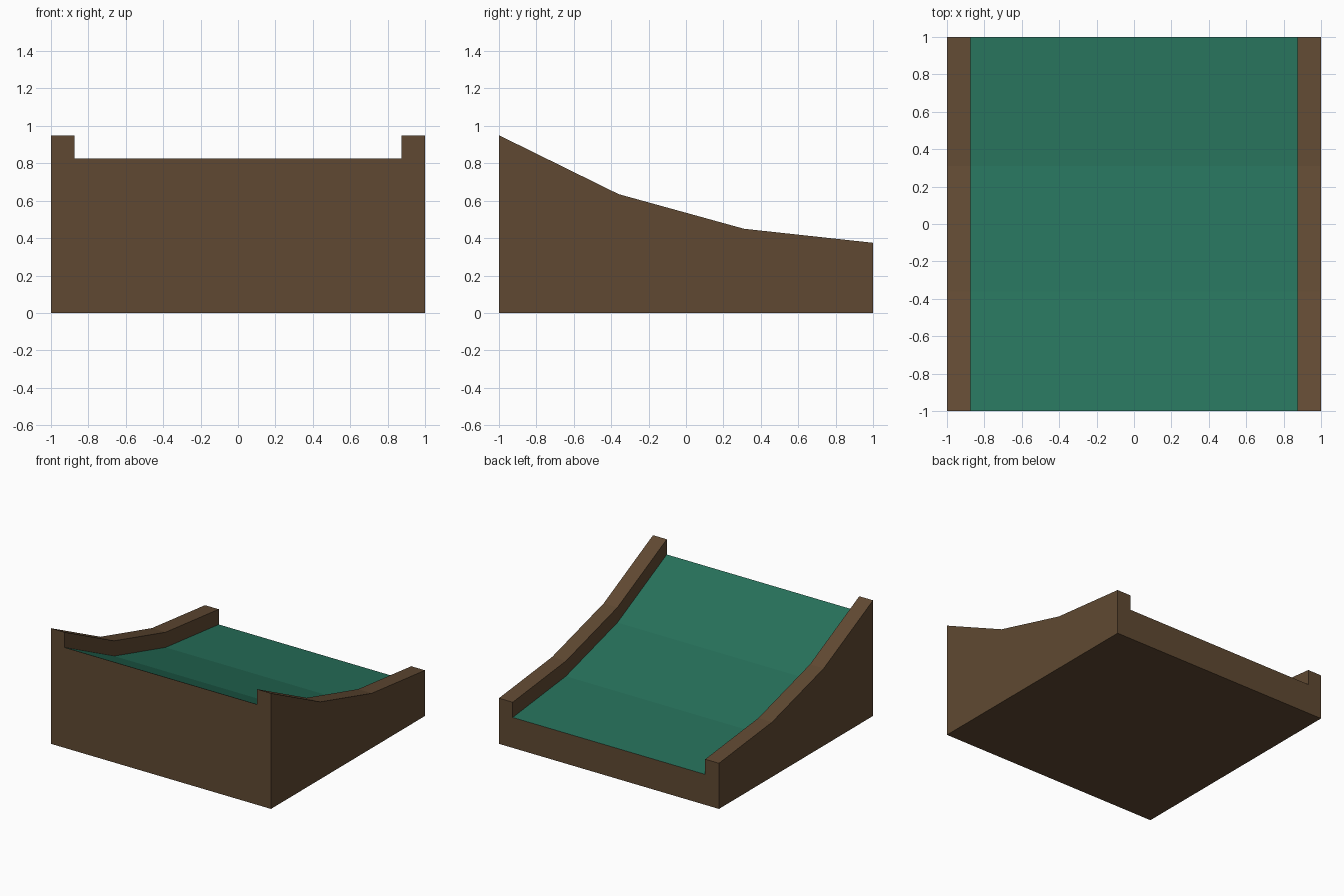
import bpy, bmesh

if "Cube" in bpy.data.objects:
    bpy.data.objects.remove(bpy.data.objects["Cube"])


def srgb(r, g, b):
    def lin(c):
        c /= 255
        return c / 12.92 if c <= 0.04045 else ((c + 0.055) / 1.055) ** 2.4
    return (lin(r), lin(g), lin(b), 1)


def material(name, colour):
    m = bpy.data.materials.new(name)
    m.diffuse_color = colour
    m.use_nodes = True
    m.node_tree.nodes["Principled BSDF"].inputs["Base Color"].default_value = m.diffuse_color
    return m


brown = material("brown wood", srgb(96, 73, 50))
green = material("green felt", srgb(38, 112, 90))

# Curved slope of the rail tops, as (y, z); the bed runs parallel below it
SLOPE = [(-1, 0.95), (-0.36, 0.635), (0.31, 0.45), (1, 0.375)]
RAIL_HEIGHT = 0.125
INNER_X = 0.875


def ramp_section(name):
    """One slab: U-shaped cross-sections bridged along the slope."""
    bm = bmesh.new()
    rings = []
    for y, z in SLOPE:
        bed = z - RAIL_HEIGHT
        section = [(-1, 0), (1, 0), (1, z), (INNER_X, z), (INNER_X, bed),
                   (-INNER_X, bed), (-INNER_X, z), (-1, z)]
        rings.append([bm.verts.new((x, y, h)) for x, h in section])
    for a, b in zip(rings, rings[1:]):
        for i in range(8):
            j = (i + 1) % 8
            f = bm.faces.new((a[i], a[j], b[j], b[i]))
            # green bed lies between the rails
            f.material_index = 1 if i == 4 else 0
    bm.faces.new(rings[0])
    bm.faces.new(rings[-1])
    bmesh.ops.recalc_face_normals(bm, faces=bm.faces)
    mesh = bpy.data.meshes.new(name)
    bm.to_mesh(mesh)
    bm.free()
    mesh.materials.append(brown)
    mesh.materials.append(green)
    obj = bpy.data.objects.new(name, mesh)
    bpy.context.collection.objects.link(obj)
    return obj


# Sloping lane with raised side rails
ramp_section("sloped_lane")
